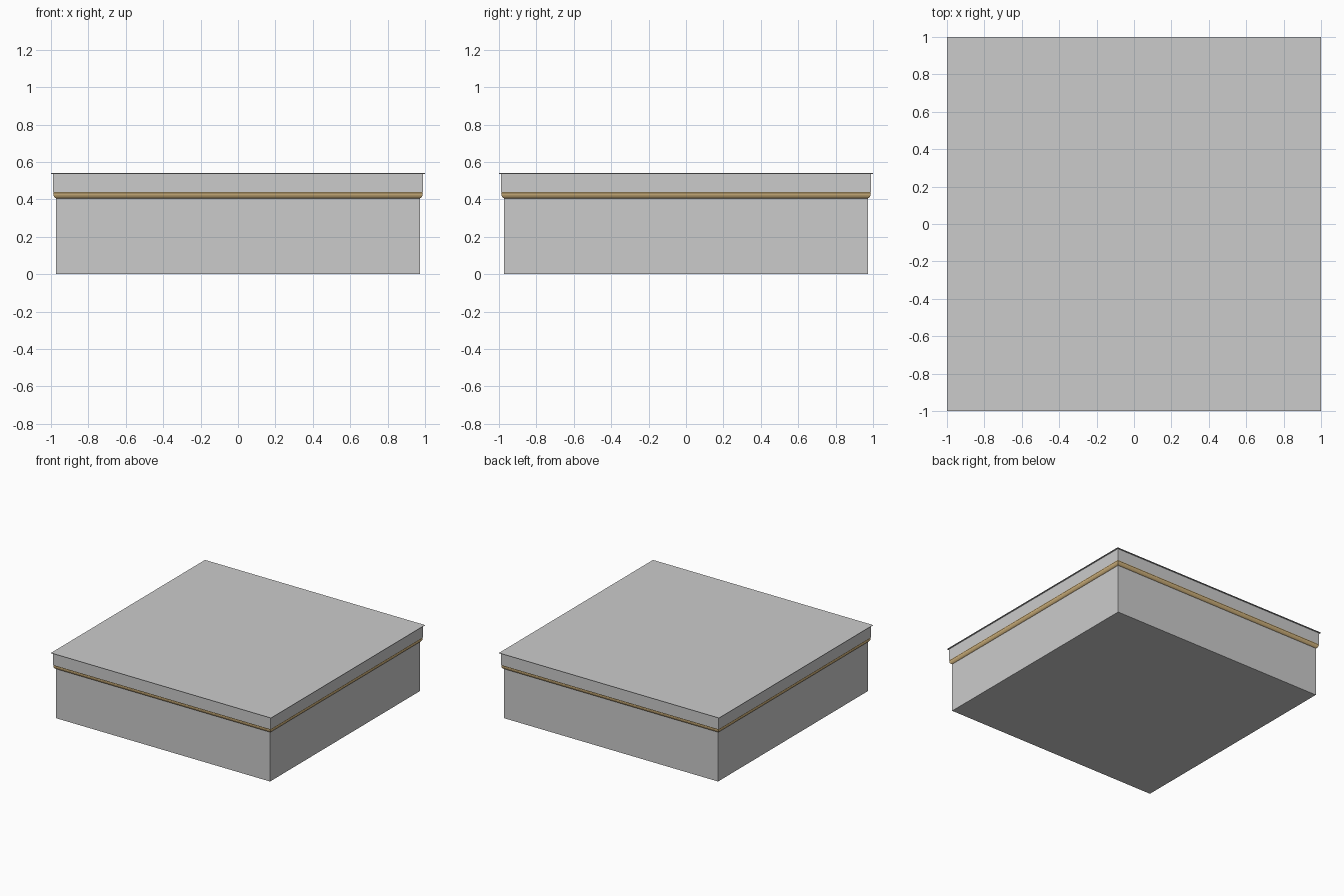
import bpy, bmesh

if "Cube" in bpy.data.objects:
    bpy.data.objects.remove(bpy.data.objects["Cube"])


def square_loft(name, profile, color=None, cap_bottom=True, cap_top=True):
    """Sweep a (half_width, z) profile round a square footprint."""
    bm = bmesh.new()
    rings = [[bm.verts.new((sx * h, sy * h, z))
              for sx, sy in ((-1, -1), (1, -1), (1, 1), (-1, 1))]
             for h, z in profile]
    for low, high in zip(rings, rings[1:]):
        for i in range(4):
            j = (i + 1) % 4
            bm.faces.new((low[i], low[j], high[j], high[i]))
    if cap_bottom:
        bm.faces.new(rings[0][::-1])
    if cap_top:
        bm.faces.new(rings[-1])
    mesh = bpy.data.meshes.new(name)
    bm.to_mesh(mesh)
    bm.free()
    obj = bpy.data.objects.new(name, mesh)
    bpy.context.collection.objects.link(obj)
    if color:
        mat = bpy.data.materials.new(name + "_color")
        mat.diffuse_color = color
        mat.use_nodes = True
        mat.node_tree.nodes["Principled BSDF"].inputs["Base Color"].default_value = mat.diffuse_color
        mesh.materials.append(mat)
    return obj


# Plain square block
square_loft("base_block", [(0.972, 0.0), (0.972, 0.405)], cap_top=False)

# Dark rounded underside and gilt moulding below the fascia
square_loft("gold_moulding",
            [(0.972, 0.405), (0.979, 0.409), (0.984, 0.416), (0.987, 0.424),
             (0.988, 0.431), (0.986, 0.435), (0.988, 0.440)],
            (0.62, 0.44, 0.2, 1), cap_bottom=False, cap_top=False)

# Upright fascia band
square_loft("fascia", [(0.988, 0.440), (0.988, 0.537)],
            cap_bottom=False, cap_top=False)

# Thin overhanging top sheet
square_loft("top_slab", [(1.0, 0.537), (1.0, 0.54)])
